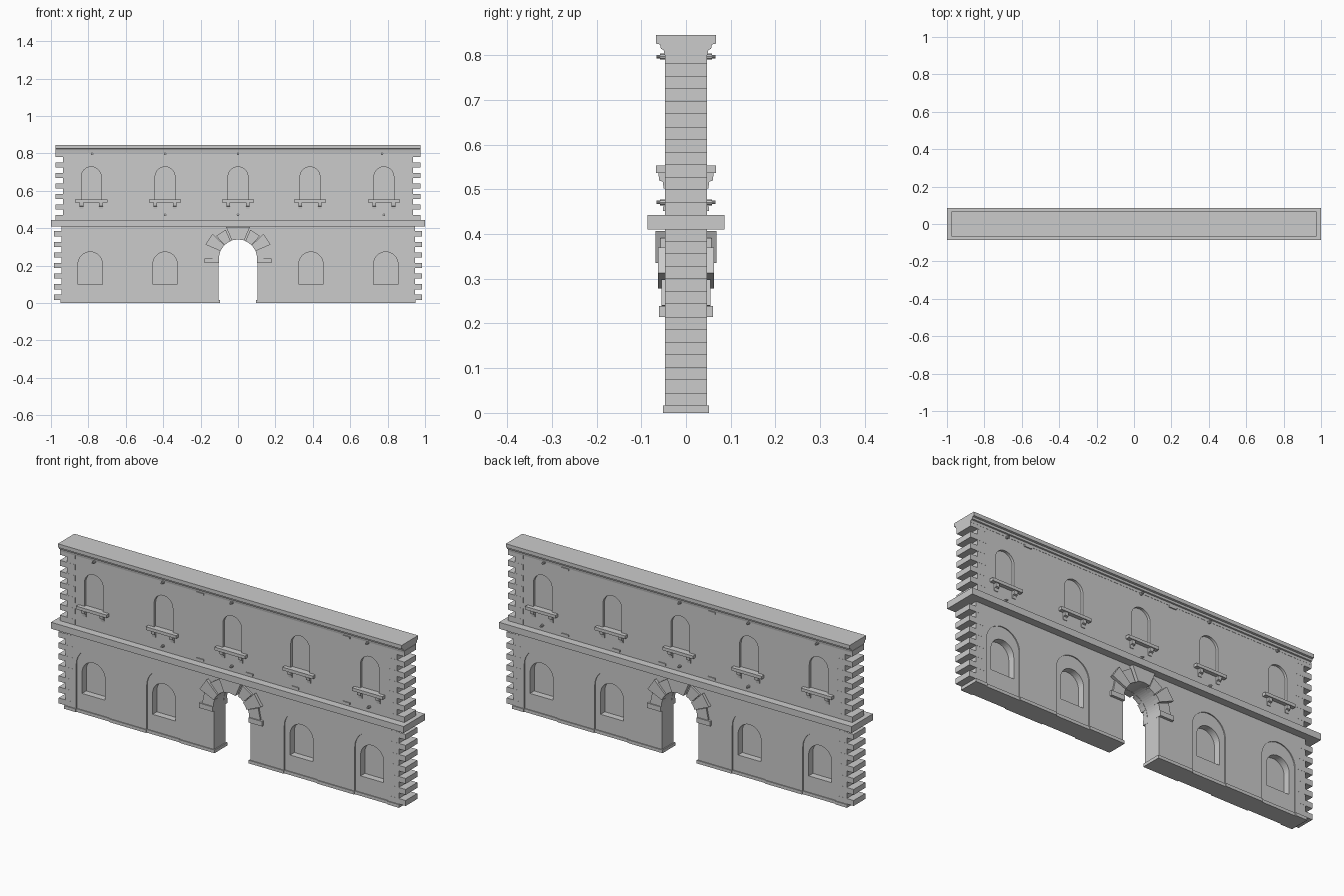
import bpy, bmesh, math

if "Cube" in bpy.data.objects:
    bpy.data.objects.remove(bpy.data.objects["Cube"])

WIN_X = [-0.785, -0.39, 0.0, 0.385, 0.78]   # window axes
LOW_X = [-0.79, -0.39, 0.39, 0.79]          # ground floor windows (door in the middle)
T = 0.047                                   # half wall thickness


def finish(name, bm, hidden=False):
    bmesh.ops.recalc_face_normals(bm, faces=bm.faces)
    me = bpy.data.meshes.new(name)
    bm.to_mesh(me)
    bm.free()
    ob = bpy.data.objects.new(name, me)
    bpy.context.collection.objects.link(ob)
    ob.hide_render = hidden
    return ob


def add_box(bm, x0, x1, y0, y1, z0, z1):
    vs = bmesh.ops.create_cube(bm, size=1)["verts"]
    for v in vs:
        v.co = ((x0 + x1) / 2 + v.co.x * (x1 - x0),
                (y0 + y1) / 2 + v.co.y * (y1 - y0),
                (z0 + z1) / 2 + v.co.z * (z1 - z0))


def add_prism(bm, pts, a, b, axis="y"):
    """Extrude a 2D profile along y (points are x,z) or along x (points are y,z)."""
    def place(p, t):
        return (p[0], t, p[1]) if axis == "y" else (t, p[0], p[1])
    lo = [bm.verts.new(place(p, a)) for p in pts]
    hi = [bm.verts.new(place(p, b)) for p in pts]
    n = len(pts)
    bm.faces.new(lo)
    bm.faces.new(hi[::-1])
    for i in range(n):
        bm.faces.new((lo[i], lo[(i + 1) % n], hi[(i + 1) % n], hi[i]))


def arch(cx, r, z0, top, seg=24):
    spring = top - r
    pts = [(cx - r, z0), (cx + r, z0)]
    pts += [(cx + r * math.cos(math.pi * i / seg), spring + r * math.sin(math.pi * i / seg))
            for i in range(seg + 1)]
    return pts


def cut(ob, cutter_bm):
    c = finish("cutter", cutter_bm, True)
    m = ob.modifiers.new("cut", "BOOLEAN")
    m.operation, m.solver, m.object = "DIFFERENCE", "EXACT", c
    bpy.context.view_layer.update()
    dg = bpy.context.evaluated_depsgraph_get()
    me = bpy.data.meshes.new_from_object(ob.evaluated_get(dg))
    ob.modifiers.clear()
    ob.data = me
    bpy.data.objects.remove(c)


def niches(ob, xs, r, z0, top, depth):
    """Blind arched recesses on both faces."""
    bm = bmesh.new()
    for x in xs:
        for s in (-1, 1):
            add_prism(bm, arch(x, r, z0, top), s * depth, s * 0.2)
    cut(ob, bm)


# Ground floor wall: shallow arched panels, deep windows, gateway
bm = bmesh.new()
add_box(bm, -0.945, 0.945, -T, T, 0, 0.425)
lower = finish("lower_wall", bm)
niches(lower, LOW_X, 0.095, -0.1, 0.337, 0.042)
niches(lower, LOW_X, 0.065, 0.10, 0.273, 0.008)
bm = bmesh.new()
add_prism(bm, arch(0, 0.103, -0.1, 0.34, 32), -0.2, 0.2)
cut(lower, bm)

# Upper floor wall with blind windows
bm = bmesh.new()
add_box(bm, -0.936, 0.936, -T, T, 0.425, 0.835)
upper = finish("upper_wall", bm)
niches(upper, WIN_X, 0.053, 0.545, 0.728, 0.034)

# Plinth, set back inside each arched panel
bm = bmesh.new()
for s in (-1, 1):
    stops = [0.097, 0.295, 0.485, 0.695, 0.885, 0.95]
    for i in range(5):
        a, b = sorted((s * stops[i], s * stops[i + 1]))
        d = 0.047 if i % 2 else 0.052
        add_box(bm, a, b, -d, d, 0, 0.016)
finish("plinth", bm)

# Toothed corner stones at both ends
bm = bmesh.new()
for s in (-1, 1):
    for k in range(7):
        z = 0.017 + 0.0565 * k
        a, b = sorted((s * 0.90, s * 0.984))
        add_box(bm, a, b, -T - 0.0005, T + 0.0005, z, z + 0.028)
        z = 0.443 + 0.0563 * k
        a, b = sorted((s * 0.89, s * 0.977))
        add_box(bm, a, b, -T - 0.0005, T + 0.0005, z, z + 0.028)
finish("corner_stones", bm)

# Floor band between storeys
bm = bmesh.new()
add_box(bm, -1, 1, -0.086, 0.086, 0.41, 0.443)
finish("floor_band", bm)

# Stepped cornice
half = [(0.048, 0.80), (0.050, 0.812), (0.056, 0.814), (0.058, 0.824), (0.067, 0.826), (0.067, 0.845)]
bm = bmesh.new()
add_prism(bm, half + [(-y, z) for y, z in reversed(half)], -0.975, 0.975, "x")
finish("cornice", bm)

# Gateway stones: keystone, alternating wedges, imposts
bm = bmesh.new()
ZC = 0.237


def wedge(a0, a1, r1, d):
    pts = [(r * math.cos(a), ZC + r * math.sin(a)) for r, a in
           ((0.102, a0), (r1, a0), (r1, a1), (0.102, a1), (0.102, (a0 + a1) / 2))]
    for s in (-1, 1):
        add_prism(bm, pts, s * 0.03, s * d)


for s in (-1, 1):
    add_prism(bm, [(-0.033, 0.335), (0, 0.34), (0.033, 0.335), (0.064, 0.407), (-0.064, 0.407)],
              s * 0.03, s * 0.068)
    for i, (r1, d) in enumerate(((0.165, 0.055), (0.19, 0.063), (0.168, 0.057))):
        a0, a1 = math.radians(1 + 22.5 * i), math.radians(22 + 22.5 * i)
        if s < 0:
            a0, a1 = math.pi - a1, math.pi - a0
        wedge(a0, a1, r1, d)
    for t in (-1, 1):
        x0, x1 = sorted((s * 0.102, s * 0.178))
        y0, y1 = sorted((t * 0.03, t * 0.06))
        add_box(bm, x0, x1, y0, y1, 0.214, 0.239)
finish("gateway_stones", bm)

# Window sills on paired stepped brackets
bm = bmesh.new()
for x in WIN_X:
    for s in (-1, 1):
        y0, y1 = sorted((s * 0.03, s * 0.067))
        add_box(bm, x - 0.086, x + 0.086, y0, y1, 0.537, 0.553)
        for o in (-0.052, 0.052):
            prof = [(0.03, 0.502), (0.05, 0.502), (0.052, 0.517), (0.060, 0.520), (0.062, 0.538), (0.03, 0.538)]
            add_prism(bm, [(s * y, z) for y, z in prof], x + o - 0.01, x + o + 0.01, "x")
finish("window_sills", bm)

# Round wall ties and small flat clamps
bm = bmesh.new()


def disc(x, z, r, y0, y1):
    add_prism(bm, [(x + r * math.cos(math.tau * i / 10), z + r * math.sin(math.tau * i / 10))
                   for i in range(10)], y0, y1)


ties = [(-0.78, 0.797), (-0.39, 0.797), (0, 0.797), (0.77, 0.797),
        (-0.39, 0.471), (0, 0.471), (0.78, 0.471)]
clamps = [(-0.18, 0.795), (0.65, 0.795), (-0.18, 0.457), (0.10, 0.457), (0.36, 0.457), (0.65, 0.457)]
for s in (-1, 1):
    for x, z in ties:
        disc(x, z, 0.007, s * 0.04, s * 0.058)
        disc(x, z, 0.004, s * 0.05, s * 0.066)
    for x, z in clamps:
        y0, y1 = sorted((s * 0.04, s * 0.052))
        add_box(bm, x - 0.02, x + 0.02, y0, y1, z - 0.005, z + 0.005)
finish("wall_ties", bm)
